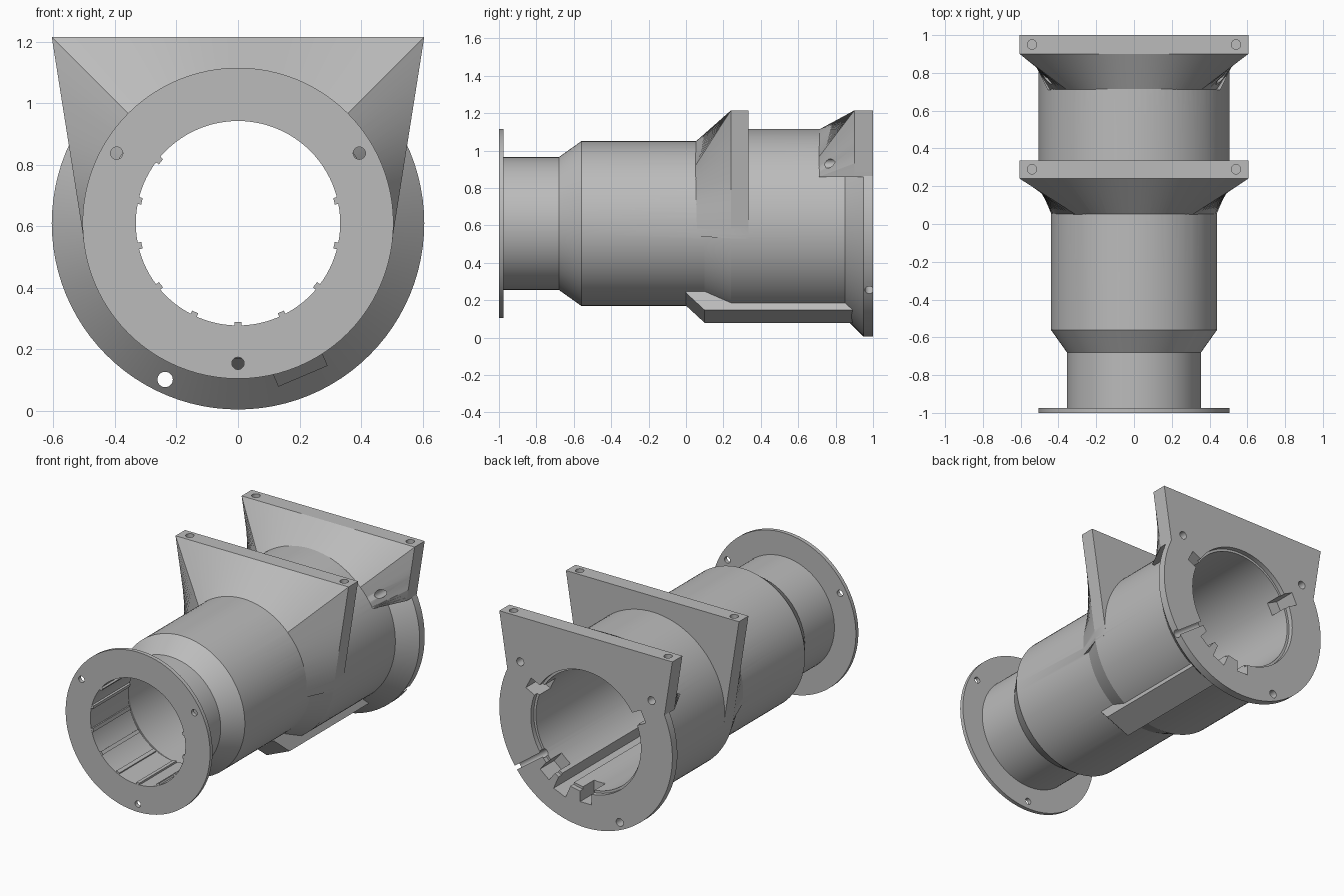
import bpy, bmesh, math
from math import sin, cos, radians
from mathutils import Vector

AXIS_Z = 0.61
STEPS = 96

cube = bpy.data.objects.get("Cube")
if cube:
    bpy.data.objects.remove(cube, do_unlink=True)

grey = bpy.data.materials.new("plain grey")
grey.use_nodes = True
colour = (0.5, 0.5, 0.5, 1)
grey.diffuse_color = colour
grey.node_tree.nodes["Principled BSDF"].inputs["Base Color"].default_value = colour


def skin(name, sections):
    """Closed solid through equal-length point loops."""
    bm = bmesh.new()
    loops = [[bm.verts.new(p) for p in s] for s in sections]
    n = len(loops[0])
    for a, b in zip(loops, loops[1:]):
        for i in range(n):
            j = (i + 1) % n
            bm.faces.new((a[i], a[j], b[j], b[i]))
    bm.faces.new(loops[0])
    bm.faces.new(loops[-1])
    bmesh.ops.recalc_face_normals(bm, faces=bm.faces)
    mesh = bpy.data.meshes.new(name)
    bm.to_mesh(mesh)
    bm.free()
    mesh.materials.append(grey)
    obj = bpy.data.objects.new(name, mesh)
    bpy.context.collection.objects.link(obj)
    return obj


def lathe(name, profile):
    """Solid of revolution about the tube axis from (y, radius) pairs."""
    angles = [math.tau * i / STEPS for i in range(STEPS)]
    return skin(name, [[(r * cos(a), y, AXIS_Z + r * sin(a)) for a in angles]
                       for y, r in profile])


def rod(name, start, end, radius):
    start, end = Vector(start), Vector(end)
    turn = (end - start).to_track_quat('Z', 'Y')
    ring = [turn @ Vector((radius * cos(math.tau * i / 24), radius * sin(math.tau * i / 24), 0))
            for i in range(24)]
    return skin(name, [[p + v for v in ring] for p in (start, end)])


def radial_block(name, degrees, half_width, profile):
    """Prism with a (y, radius) outline, standing at an angle round the axis."""
    a = radians(degrees)
    return skin(name, [[(r * cos(a) - t * sin(a), y, AXIS_Z + r * sin(a) + t * cos(a))
                        for y, r in profile] for t in (-half_width, half_width)])


def box_profile(y0, y1, r0, r1):
    return [(y0, r0), (y1, r0), (y1, r1), (y0, r1)]


def polar(degrees, radius, y):
    a = radians(degrees)
    return (radius * cos(a), y, AXIS_Z + radius * sin(a))


def plate_radius(a):
    """Distance from the axis to the flared plate outline."""
    lean = 0.158
    if sin(a) >= abs(cos(a)) - 1e-6:
        return 0.605 / sin(a)
    return max(0.505, 0.605 * (1 - lean) / (abs(cos(a)) - lean * sin(a)))


def mount(name, y_start, y_plate, y_end, radius, low, floor):
    """Flared bracket blending the round tube into a flat-topped plate."""
    count = 72
    angles = [radians(low + (180 - 2 * low) * i / count) for i in range(count + 1)]
    # Snap the nearest samples to the plate corners
    for corner in (radians(45), radians(135)):
        k = min(range(count + 1), key=lambda i: abs(angles[i] - corner))
        angles[k] = corner

    def section(y, radius_at):
        return [(radius_at(a) * cos(a), y, AXIS_Z + max(floor, radius_at(a) * sin(a)))
                for a in angles]
    return skin(name, [section(y_start, lambda a: radius),
                       section(y_plate, plate_radius), section(y_end, plate_radius)])


def combine(target, parts, operation):
    for part in parts:
        mod = target.modifiers.new(part.name, 'BOOLEAN')
        mod.operation = operation
        mod.solver = 'EXACT'
        mod.object = part
        bpy.context.view_layer.objects.active = target
        bpy.ops.object.modifier_apply(modifier=mod.name)
        bpy.data.objects.remove(part, do_unlink=True)


# Stepped tube with a flange at each end
tube = lathe("flanged_tube", [
    (-1, 0.505), (-0.975, 0.505), (-0.975, 0.355), (-0.68, 0.355), (-0.56, 0.44),
    (0.1, 0.44), (0.24, 0.505), (0.85, 0.505), (0.95, 0.605), (1, 0.605)])

# Two flat-topped mounting brackets and the key housing under the tube
combine(tube, [
    mount("middle_mount", 0.05, 0.24, 0.335, 0.437, -9, -1),
    mount("back_mount", 0.71, 0.9, 1, 0.502, 24.4, 0.25),
    radial_block("key_housing", -67, 0.087,
                 [(0, 0.4), (0, 0.44), (0.1, 0.54), (0.89, 0.54), (0.89, 0.4)]),
], 'UNION')

# Bore, wider behind the neck
cuts = [lathe("bore", [(-1.1, 0.332), (-0.62, 0.332), (-0.56, 0.37),
                       (0.97, 0.37), (0.97, 0.385), (1.1, 0.385)])]

# Key slots in the back opening and the long channel in the housing
for angle in (27, 153, -50, -90):
    cuts.append(radial_block("key_slot", angle, 0.04, box_profile(0.86, 1.1, 0.3, 0.45)))
cuts.append(radial_block("key_channel", -67, 0.045, box_profile(0.12, 1.1, 0.3, 0.47)))

# Screw holes in the flanges
for angle in (30, 150, 270):
    cuts.append(rod("front_screw_hole", polar(angle, 0.455, -1.1), polar(angle, 0.455, -0.9), 0.02))
for angle in (35, 145, -115):
    cuts.append(rod("back_screw_hole", polar(angle, 0.56, 0.65), polar(angle, 0.56, 1.1), 0.025))

# Radial groove across the back flange
cuts.append(rod("rim_groove", polar(-36, 0.34, 0.98), polar(-36, 0.7, 0.98), 0.024))

# Vertical holes in the bracket tops
for y in (0.29, 0.95):
    for x in (-0.54, 0.54):
        cuts.append(rod("top_hole", (x, y, 1.1), (x, y, 1.3), 0.025))
combine(tube, cuts, 'DIFFERENCE')

# Small gripping ribs inside the neck
ribs = [radial_block("neck_rib", 90 + 360 * i / 14, 0.011, box_profile(-0.999, -0.63, 0.32, 0.342))
        for i in range(14)]
combine(tube, ribs, 'UNION')

bpy.ops.object.select_all(action='DESELECT')
tube.select_set(True)
bpy.context.view_layer.objects.active = tube
bpy.ops.object.shade_smooth_by_angle(angle=radians(20))
